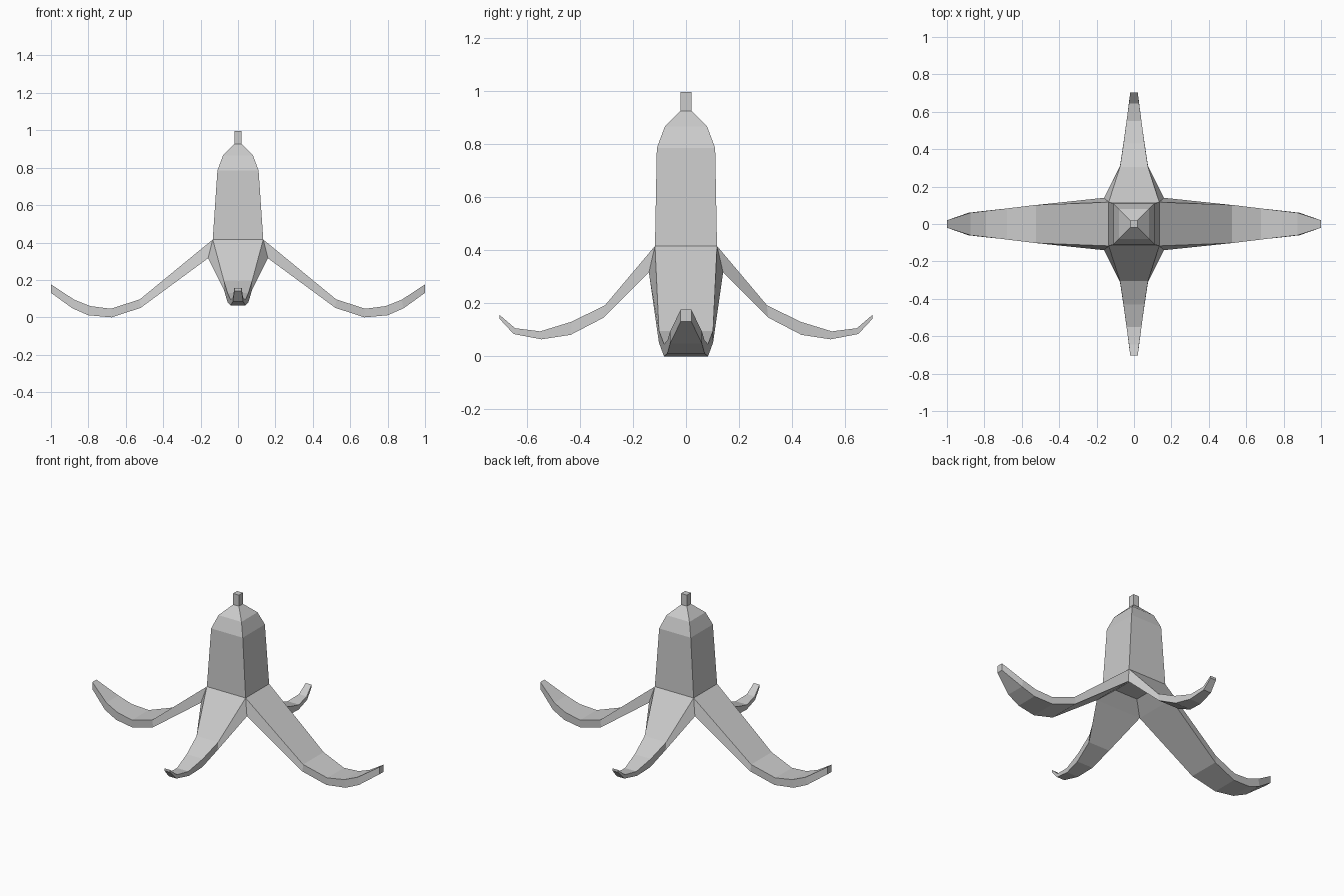
import bpy, bmesh

if "Cube" in bpy.data.objects:
    bpy.data.objects.remove(bpy.data.objects["Cube"])

bm = bmesh.new()


def square(hx, hy, z):
    return [bm.verts.new((x, y, z)) for x, y in ((-hx, -hy), (hx, -hy), (hx, hy), (-hx, hy))]


def loft(rings, cap_start=False, cap_end=False):
    for a, b in zip(rings, rings[1:]):
        for i in range(4):
            j = (i + 1) % 4
            bm.faces.new((a[i], a[j], b[j], b[i]))
    if cap_start:
        bm.faces.new(rings[0][::-1])
    if cap_end:
        bm.faces.new(rings[-1])


def peel(stations, along_y, sign):
    """Strip from (distance, top z, bottom distance, bottom z, top half width, bottom half width)."""
    rings = []
    for d, zt, db, zb, wt, wb in stations:
        pts = [(d, -wt, zt), (d, wt, zt), (db, wb, zb), (db, -wb, zb)]
        rings.append([bm.verts.new((w, sign * u, z) if along_y else (sign * u, w, z))
                      for u, w, z in pts])
    loft(rings, cap_end=True)


# Unpeeled upper body and stem
loft([square(*r) for r in ((0.135, 0.117, 0.42), (0.11, 0.11, 0.79), (0.08, 0.08, 0.87),
                           (0.02, 0.02, 0.93), (0.02, 0.02, 1.0))], cap_end=True)

# Shallow hollow on the underside
loft([square(0.08, 0.07, 0.385), square(0.16, 0.14, 0.32)], cap_start=True)

# Long side peels and short front/back peels
side = [(0.135, 0.42, 0.16, 0.32, 0.117, 0.14),
        (0.525, 0.10, 0.52, 0.055, 0.102, 0.102),
        (0.68, 0.05, 0.675, 0.004, 0.083, 0.083),
        (0.79, 0.064, 0.80, 0.015, 0.07, 0.07),
        (0.875, 0.098, 0.885, 0.052, 0.06, 0.06),
        (1.0, 0.18, 1.0, 0.135, 0.02, 0.02)]
front = [(0.117, 0.42, 0.14, 0.32, 0.135, 0.16),
         (0.305, 0.197, 0.31, 0.15, 0.075, 0.075),
         (0.43, 0.135, 0.435, 0.085, 0.056, 0.056),
         (0.55, 0.098, 0.545, 0.068, 0.04, 0.04),
         (0.645, 0.11, 0.65, 0.088, 0.027, 0.027),
         (0.703, 0.16, 0.703, 0.145, 0.02, 0.02)]
for s in (-1, 1):
    peel(side, False, s)
    peel(front, True, s)

# Weld the parts along their shared edges
bmesh.ops.remove_doubles(bm, verts=bm.verts, dist=0.0005)
bmesh.ops.recalc_face_normals(bm, faces=bm.faces)
zmin = min(v.co.z for v in bm.verts)
bmesh.ops.translate(bm, verts=bm.verts, vec=(0, 0, -zmin))

mesh = bpy.data.meshes.new("banana_peel")
bm.to_mesh(mesh)
bm.free()
bpy.context.collection.objects.link(bpy.data.objects.new("banana_peel", mesh))
